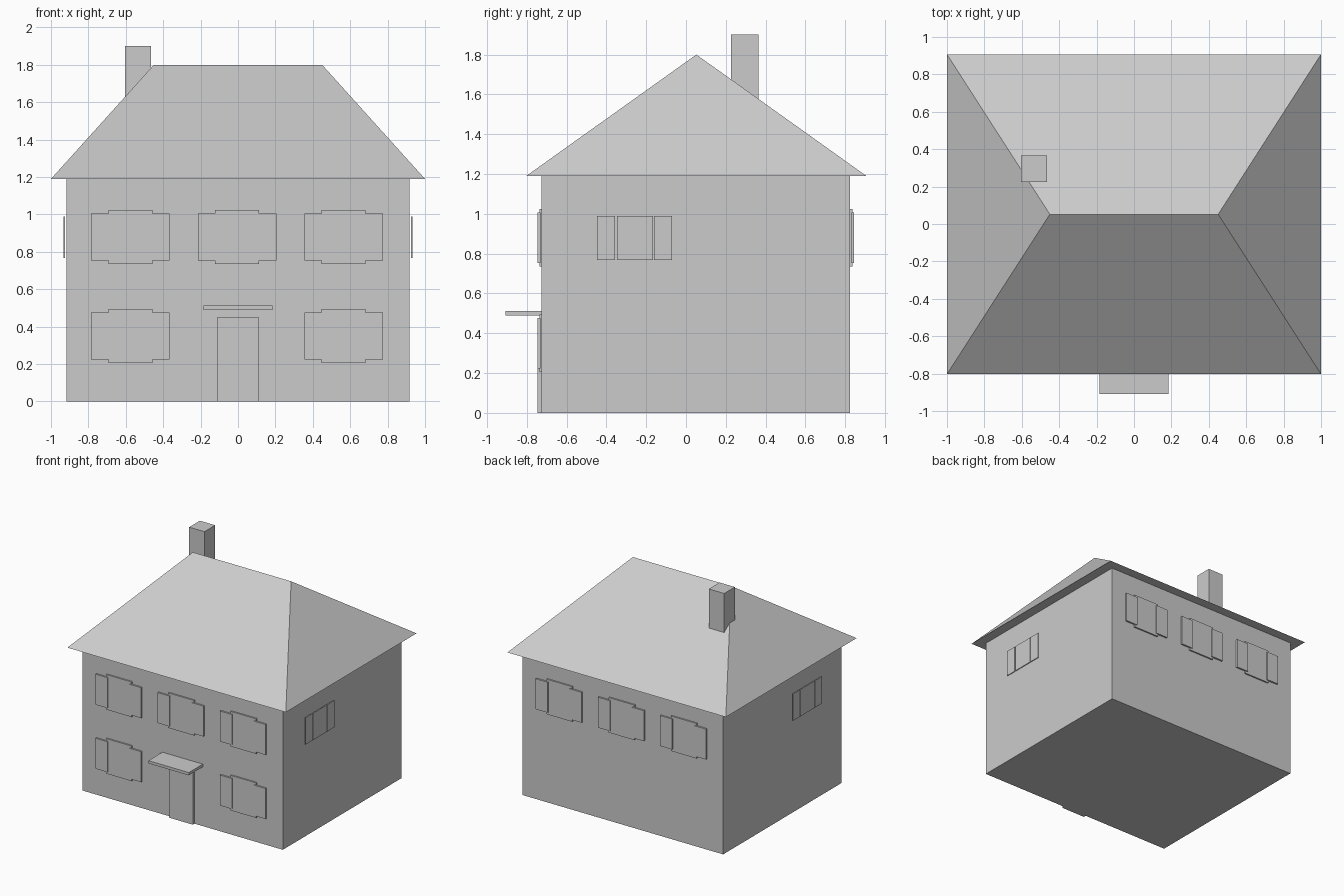
import bpy
import bmesh

cube = bpy.data.objects.get("Cube")
if cube:
    bpy.data.objects.remove(cube, do_unlink=True)

grey = bpy.data.materials.new("light_grey")
grey.use_nodes = True
COLOUR = (0.6, 0.6, 0.6, 1)
grey.diffuse_color = COLOUR
grey.node_tree.nodes["Principled BSDF"].inputs["Base Color"].default_value = COLOUR


def finish(name, bm):
    bmesh.ops.recalc_face_normals(bm, faces=bm.faces)
    mesh = bpy.data.meshes.new(name)
    bm.to_mesh(mesh)
    bm.free()
    mesh.materials.append(grey)
    obj = bpy.data.objects.new(name, mesh)
    bpy.context.collection.objects.link(obj)
    return obj


def box(name, xs, ys, zs):
    """Axis-aligned box from its three extents."""
    bm = bmesh.new()
    bmesh.ops.create_cube(bm, size=1)
    for v in bm.verts:
        v.co = [r[0] if c < 0 else r[1] for c, r in zip(v.co, (xs, ys, zs))]
    return finish(name, bm)


# Walls
FRONT, BACK, SIDE, EAVES = -0.725, 0.825, 0.918, 1.19
box("walls", (-SIDE, SIDE), (FRONT, BACK), (0, EAVES))

# Hipped roof: a box whose top is pinched into a ridge
bm = bmesh.new()
bmesh.ops.create_cube(bm, size=2)
for v in bm.verts:
    sx, sy, top = v.co.x, v.co.y, v.co.z > 0
    v.co = (sx * 0.45, 0.052, 1.8) if top else (sx, 0.052 + sy * 0.855, EAVES)
bmesh.ops.remove_doubles(bm, verts=bm.verts, dist=0.001)
finish("roof", bm)

# Chimney, door and canopy
box("chimney", (-0.605, -0.465), (0.225, 0.365), (1.4, 1.9))
box("door", (-0.11, 0.11), (-0.747, FRONT), (0, 0.453))
box("door_canopy", (-0.185, 0.185), (-0.908, FRONT), (0.49, 0.513))


def shuttered_window(name, x, z, wall, out):
    """Window panel with two overlapping shutters; out is the wall's y direction."""
    def depth(near, far):
        return sorted((wall + out * near, wall + out * far))
    box(name + "_pane", (x - 0.118, x + 0.118), depth(0, 0.012), (z - 0.145, z + 0.145))
    for side, s in (("left", 1), ("right", -1)):
        xs = sorted((x + s * 0.1, x + s * 0.21))
        box(f"{name}_{side}_shutter", xs, depth(0.006, 0.02), (z - 0.126, z + 0.126))


# Front and back windows
UPPER, LOWER = 0.88, 0.35
for i, x in enumerate((-0.575, -0.005, 0.565)):
    shuttered_window(f"front_upper_window_{i}", x, UPPER, FRONT, -1)
    shuttered_window(f"back_upper_window_{i}", -x, UPPER, BACK, 1)
    if i != 1:
        shuttered_window(f"front_lower_window_{i}", x, LOWER, FRONT, -1)

# Thin side windows with flush shutters
PANELS = {"front_shutter": (-0.447, -0.357), "pane": (-0.347, -0.166),
          "back_shutter": (-0.16, -0.07)}
for side, s in (("left", 1), ("right", -1)):
    for part, ys in PANELS.items():
        xs = sorted((s * 0.925, s * 0.932))
        box(f"{side}_side_window_{part}", xs, ys, (0.768, 0.99))
